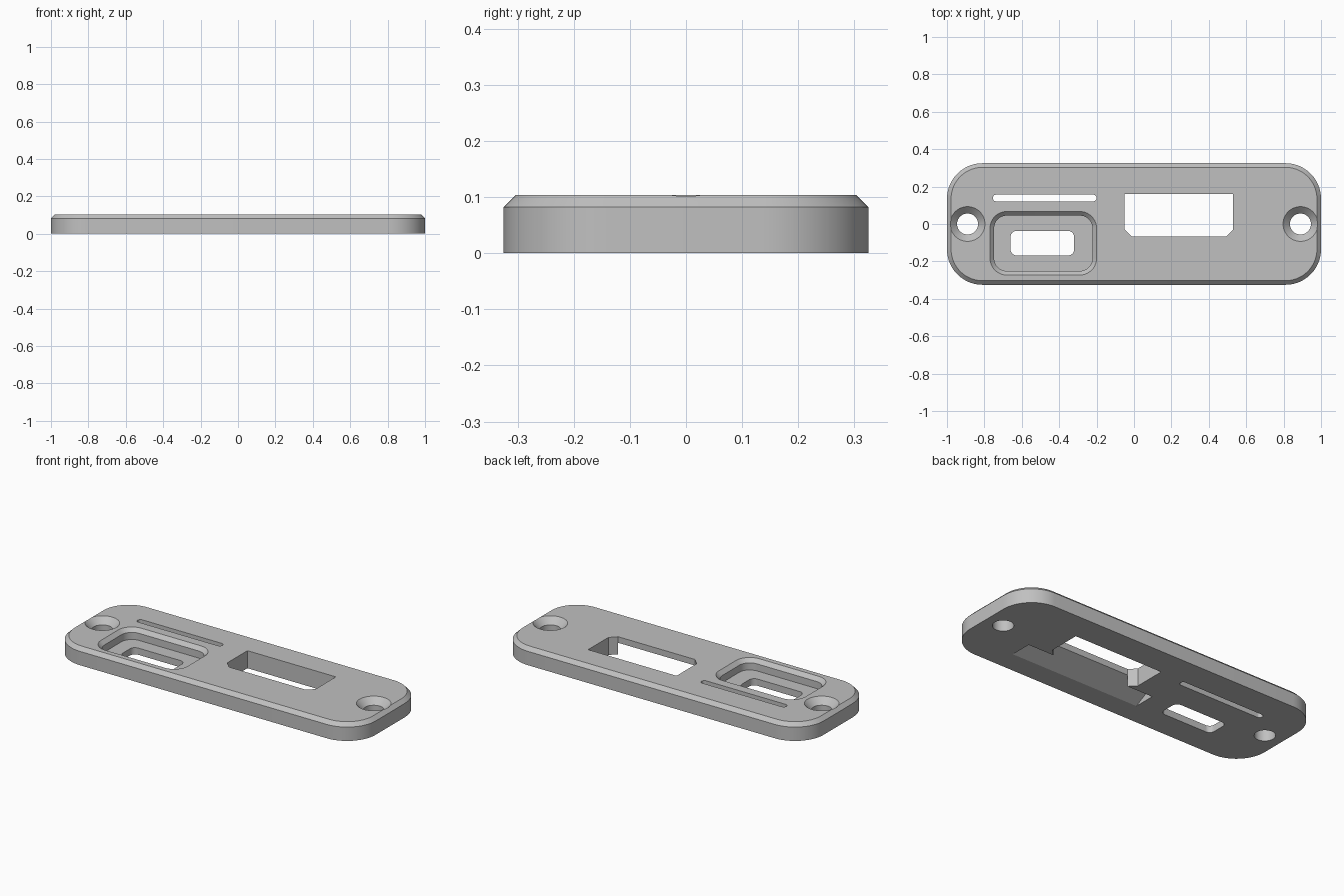
import bpy, bmesh
from math import cos, sin, pi, radians

cube = bpy.data.objects.get("Cube")
if cube:
    bpy.data.objects.remove(cube, do_unlink=True)

HEIGHT, BEVEL = 0.104, 0.022
OVER = 0.02  # overshoot of cutters past the surfaces

grey = bpy.data.materials.new("plain grey")
grey.use_nodes = True
colour = (0.53, 0.53, 0.53, 1)
grey.diffuse_color = colour
grey.node_tree.nodes["Principled BSDF"].inputs["Base Color"].default_value = colour


def rounded(x0, x1, y0, y1, r, steps=14):
    """Outline of a rectangle with rounded corners."""
    centres = [(x1 - r, y1 - r), (x0 + r, y1 - r), (x0 + r, y0 + r), (x1 - r, y0 + r)]
    return [(cx + r * cos((q + i / steps) * pi / 2), cy + r * sin((q + i / steps) * pi / 2))
            for q, (cx, cy) in enumerate(centres) for i in range(steps + 1)]


def circle(cx, r, n=64):
    return [(cx + r * cos(2 * pi * i / n), r * sin(2 * pi * i / n)) for i in range(n)]


def loft(name, rings):
    """Closed solid through matching rings of 3D points."""
    bm = bmesh.new()
    loops = [[bm.verts.new(p) for p in ring] for ring in rings]
    n = len(loops[0])
    for a, b in zip(loops, loops[1:]):
        for i in range(n):
            j = (i + 1) % n
            bm.faces.new((a[i], a[j], b[j], b[i]))
    bm.faces.new(loops[0][::-1])
    bm.faces.new(loops[-1])
    bmesh.ops.remove_doubles(bm, verts=bm.verts, dist=1e-5)
    bmesh.ops.recalc_face_normals(bm, faces=bm.faces)
    mesh = bpy.data.meshes.new(name)
    bm.to_mesh(mesh)
    bm.free()
    mesh.materials.append(grey)
    obj = bpy.data.objects.new(name, mesh)
    bpy.context.collection.objects.link(obj)
    return obj


def stack(name, *levels):
    """Loft of flat outlines, each given with its height."""
    return loft(name, [[(x, y, z) for x, y in outline] for outline, z in levels])


# Plate with a bevelled upper rim
outer = rounded(-1, 1, -0.325, 0.325, 0.19)
inner = rounded(-1 + BEVEL, 1 - BEVEL, -0.325 + BEVEL, 0.325 - BEVEL, 0.19 - BEVEL)
plate = stack("face_plate", (outer, 0), (outer, HEIGHT - BEVEL), (inner, HEIGHT))

cutters = []

# Countersunk screw holes at both ends
for side in (-1, 1):
    c, r, sink = side * 0.89, 0.056, 0.037
    cutters.append(stack("screw_hole_cutter", (circle(c, r), -OVER), (circle(c, r), HEIGHT - sink),
                         (circle(c, r + sink + OVER), HEIGHT + OVER)))

# Port recess with a bevelled lip, and the port opening in its floor
lip = 0.022
wall = rounded(-0.77 + lip, -0.2 - lip, -0.273 + lip, 0.067 - lip, 0.068)
mouth = rounded(-0.77 - OVER, -0.2 + OVER, -0.273 - OVER, 0.067 + OVER, 0.068 + lip + OVER)
cutters.append(stack("port_recess_cutter", (wall, 0.04), (wall, HEIGHT - lip), (mouth, HEIGHT + OVER)))
port = rounded(-0.66, -0.32, -0.168, -0.037, 0.032)
cutters.append(stack("port_cutter", (port, -OVER), (port, HEIGHT)))

# Narrow light slot
slot = rounded(-0.755, -0.2, 0.121, 0.157, 0.0179)
cutters.append(stack("slot_cutter", (slot, -OVER), (slot, HEIGHT + OVER)))

# Display window with two clipped lower corners
left, right, low, high, clip = -0.05, 0.53, -0.067, 0.16, 0.038
window = [(left + clip, low), (right - clip, low), (right, low + clip),
          (right, high), (left, high), (left, low + clip)]
cutters.append(stack("window_cutter", (window, -OVER), (window, HEIGHT + OVER)))

# Sloped relief under the window's lower edge
depth, start = 0.068, -0.195
run = OVER * (low - start) / depth
wedge = [(start - run, -OVER), (low, -OVER), (low, depth)]
cutters.append(loft("relief_cutter", [[(x, y, z) for y, z in wedge] for x in (-0.18, 0.66)]))

# Cut everything out of the plate and drop the cutters
for cutter in cutters:
    cutter.hide_render = True
    mod = plate.modifiers.new(cutter.name, 'BOOLEAN')
    mod.operation = 'DIFFERENCE'
    mod.solver = 'EXACT'
    mod.object = cutter
bpy.context.view_layer.update()
result = bpy.data.meshes.new_from_object(plate.evaluated_get(bpy.context.evaluated_depsgraph_get()))
plate.modifiers.clear()
plate.data = result
result.name = "face_plate"
for cutter in cutters:
    bpy.data.objects.remove(cutter, do_unlink=True)

# Smooth walls, sharp edges
bpy.ops.object.select_all(action='DESELECT')
plate.select_set(True)
bpy.context.view_layer.objects.active = plate
bpy.ops.object.shade_smooth_by_angle(angle=radians(25))
